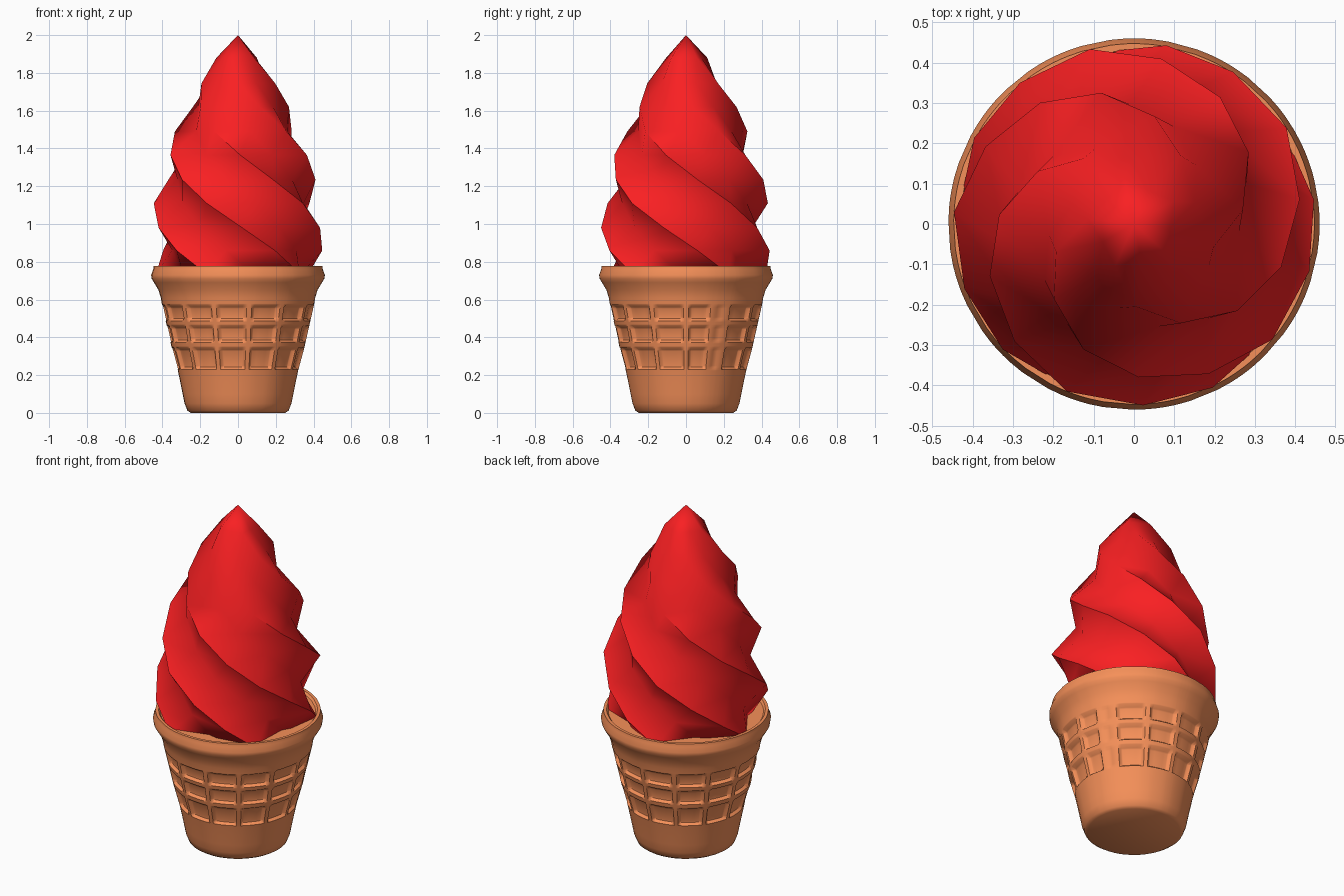
import bpy, math

if "Cube" in bpy.data.objects:
    bpy.data.objects.remove(bpy.data.objects["Cube"])


def lerp(table, z):
    for (z0, r0), (z1, r1) in zip(table, table[1:]):
        if z <= z1:
            return r0 + (r1 - r0) * (z - z0) / (z1 - z0)
    return table[-1][1]


def build(name, rings, color, angle, tip=None):
    """Skin closed rings of points, cap the start, close the end with a tip or cap."""
    n = len(rings[0])
    verts = [p for ring in rings for p in ring]
    faces = [(k * n + i, k * n + (i + 1) % n, (k + 1) * n + (i + 1) % n, (k + 1) * n + i)
             for k in range(len(rings) - 1) for i in range(n)]
    faces.append(tuple(reversed(range(n))))
    last = (len(rings) - 1) * n
    if tip:
        verts.append(tip)
        faces += [(last + i, last + (i + 1) % n, len(verts) - 1) for i in range(n)]
    else:
        faces.append(tuple(range(last, last + n)))
    mesh = bpy.data.meshes.new(name)
    mesh.from_pydata(verts, [], faces)
    obj = bpy.data.objects.new(name, mesh)
    bpy.context.collection.objects.link(obj)
    mat = bpy.data.materials.new(name + "_color")
    mat.diffuse_color = color
    mat.use_nodes = True
    mat.node_tree.nodes["Principled BSDF"].inputs["Base Color"].default_value = mat.diffuse_color
    mesh.materials.append(mat)
    bpy.ops.object.select_all(action='DESELECT')
    obj.select_set(True)
    bpy.context.view_layer.objects.active = obj
    bpy.ops.object.shade_smooth_by_angle(angle=math.radians(angle))
    return obj


def polar(r, deg, z):
    return (r * math.cos(math.radians(deg)), r * math.sin(math.radians(deg)), z)


# Wafer cup: angular columns (twelve full cells, a narrow one, then the seam)
step = 326 / 12
cells = [(34 + i * step, 34 + (i + 1) * step) for i in range(12)] + [(360, 381)]
columns = []                                  # (angle, recess amount)
for lo, hi in cells:
    third = (hi - lo) / 3
    left = [(lo + 1.0, 0), (lo + 1.9, 0), (lo + 3.8, 0.9), (lo + 4.8, 1), (lo + third, 1)]
    columns += left + [(lo + hi - a, f) for a, f in reversed(left)]
columns += [(383, 0), (385, 0.3), (389, 0.3), (391, 0)]

# Wafer cup: vertical rows with three bands of recesses
wall = [(0.2, 0.313), (0.23, 0.32), (0.34, 0.35), (0.46, 0.377), (0.57, 0.402), (0.60, 0.408)]
rows = [(0.0, 0.25, 0), (0.012, 0.268, 0), (0.05, 0.283, 0), (0.10, 0.293, 0), (0.16, 0.305, 0)]
for lo, hi in [(0.23, 0.347), (0.373, 0.463), (0.487, 0.572)]:
    for z, flag in [(lo - 0.007, 0), (lo, 0), (lo + 0.012, 0.9), (lo + 0.02, 1),
                    (hi - 0.02, 1), (hi - 0.012, 0.9), (hi, 0), (hi + 0.007, 0)]:
        rows.append((z, lerp(wall, z), flag))
# Flared rim and the slightly sunken top
rows += [(0.61, 0.409, 0), (0.65, 0.421, 0), (0.69, 0.445, 0), (0.71, 0.457, 0), (0.73, 0.46, 0),
         (0.76, 0.449, 0), (0.778, 0.447, 0), (0.778, 0.43, 0), (0.765, 0.42, 0), (0.765, 0.20, 0)]
rings = [[polar(r - 0.021 * flag * amount, a, z) for a, amount in columns] for z, r, flag in rows]
build("wafer_cup", rings, (0.92, 0.28, 0.10, 1), 50)

# Swirl: twisted five-pointed section with shallow hollows, rising to a point
envelope = [(0.74, 0.435), (0.86, 0.45), (0.98, 0.45), (1.11, 0.447), (1.235, 0.415), (1.365, 0.38),
            (1.49, 0.335), (1.62, 0.272), (1.745, 0.205), (1.88, 0.115)]
lobe = [0.78, 1.0]                            # hollow, crest
swirl = [[polar(r * lobe[i % 2], i * 36 - (z - 1.09) * 190, z) for i in range(10)] for z, r in envelope]
build("ice_cream_swirl", swirl, (0.95, 0.014, 0.016, 1), 80, tip=(0, 0, 2.0))
